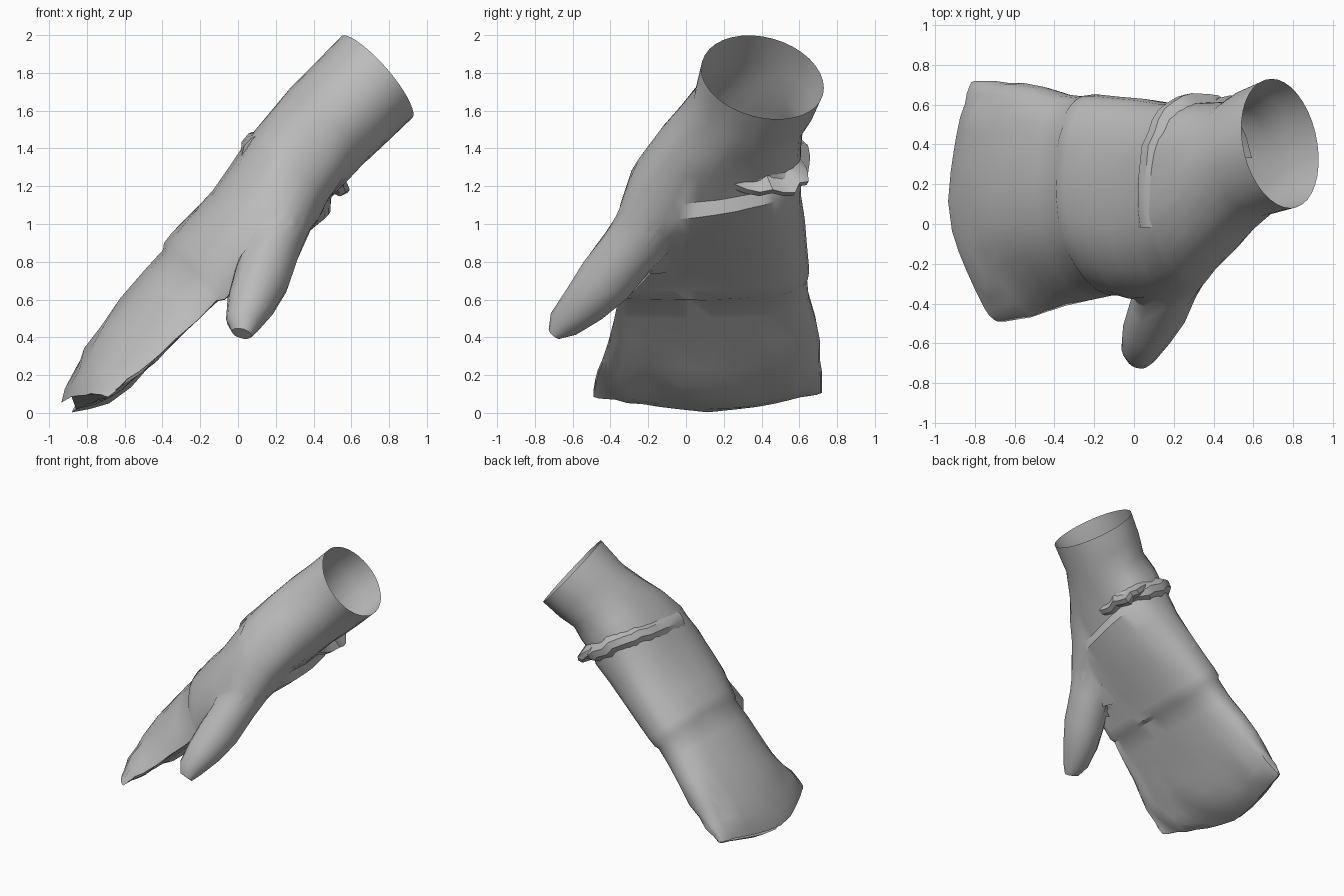
import bpy, bmesh, math, random
from mathutils import Vector

random.seed(4)
cube = bpy.data.objects.get("Cube")
if cube:
    bpy.data.objects.remove(cube)

mat = bpy.data.materials.new("grey cloth")
mat.use_nodes = True
GREY = (0.5, 0.5, 0.5, 1)
mat.diffuse_color = GREY
mat.node_tree.nodes["Principled BSDF"].inputs["Base Color"].default_value = GREY

# Glove frame: origin at the cuff opening, D runs to the fingertips, N out of the back of the hand
ORIGIN = Vector((0.755, 0, 1.785))
D = Vector((-0.68, 0, -0.733))
N = Vector((-0.733, 0, 0.68))


def spow(v, e):
    return math.copysign(abs(v) ** e, v)


def shade(ob):
    bpy.ops.object.select_all(action='DESELECT')
    ob.select_set(True)
    bpy.context.view_layer.objects.active = ob
    bpy.ops.object.shade_smooth_by_angle(angle=math.radians(35))


def loft(name, rings):
    """Skin closed rings of equal size into one capped tube."""
    n = len(rings[0])
    bm = bmesh.new()
    loops = [[bm.verts.new(p) for p in r] for r in rings]
    for a, b in zip(loops, loops[1:]):
        for j in range(n):
            k = (j + 1) % n
            bm.faces.new((a[j], a[k], b[k], b[j]))
    bm.faces.new(loops[0])
    bm.faces.new(loops[-1])
    bmesh.ops.recalc_face_normals(bm, faces=bm.faces)
    mesh = bpy.data.meshes.new(name)
    bm.to_mesh(mesh)
    bm.free()
    mesh.materials.append(mat)
    ob = bpy.data.objects.new(name, mesh)
    bpy.context.collection.objects.link(ob)
    return ob


# Hand: distance, front y, rear y, back height, palm depth, drop of the front edge, wrinkle
SECTIONS = [
    (0.00, 0.08, 0.73, 0.295, 0.275, 0.00, 0.000),
    (0.20, 0.04, 0.68, 0.300, 0.265, 0.00, 0.003),
    (0.36, -0.07, 0.62, 0.302, 0.255, 0.00, 0.005),
    (0.50, -0.16, 0.61, 0.300, 0.245, 0.02, 0.008),
    (0.67, -0.27, 0.61, 0.292, 0.242, 0.05, 0.006),
    (0.73, -0.31, 0.61, 0.282, 0.300, 0.08, 0.006),
    (0.88, -0.37, 0.61, 0.258, 0.278, 0.12, 0.006),
    (1.05, -0.39, 0.63, 0.241, 0.252, 0.13, 0.004),
    (1.22, -0.38, 0.64, 0.240, 0.225, 0.12, 0.004),
    (1.36, -0.36, 0.65, 0.240, 0.205, 0.15, 0.005),
    (1.43, -0.36, 0.65, 0.238, 0.198, 0.17, 0.005),
    (1.46, -0.36, 0.64, 0.221, 0.176, 0.19, 0.005),
    (1.60, -0.38, 0.65, 0.214, 0.166, 0.20, 0.006),
    (1.80, -0.41, 0.69, 0.202, 0.155, 0.21, 0.008),
    (1.98, -0.44, 0.71, 0.183, 0.150, 0.21, 0.010),
    (2.12, -0.47, 0.71, 0.160, 0.142, 0.19, 0.014),
    (2.24, -0.48, 0.72, 0.135, 0.115, 0.15, 0.016),
    (2.34, -0.49, 0.72, 0.105, 0.070, 0.12, 0.012),
    (2.42, -0.49, 0.72, 0.060, 0.010, 0.10, 0.005),
]
COUNT = 36
rings = []
for s, y0, y1, back, palm, drop, wrinkle in SECTIONS:
    ring = []
    e = 1.0 if s < 0.4 else 0.8
    for j in range(COUNT):
        a = 2 * math.pi * j / COUNT
        c, h = spow(math.cos(a), e), spow(math.sin(a), e)
        y = (y0 + y1) / 2 + c * (y1 - y0) / 2
        t = h * (back if h > 0 else palm) - drop * max(0, -c) ** 2
        t = max(t, -max(palm, 0.1)) + random.uniform(-1, 1) * wrinkle
        # Tilted cuff opening, slanted palm ledge, pointed fingertip edge
        along = s + max(0, 1 - s / 0.4) * (0.02 + 0.07 * c - 0.03 * h)
        along -= 0.1 * c * max(0, -h) * max(0, 1 - abs(s - 0.7) / 0.3)
        end = max(0, (s - 1.7) / 0.72)
        along -= end * ((0.13 if c > 0 else 0.19) * abs(c) ** 1.4
                        - random.uniform(-1, 1) * wrinkle)
        ring.append(ORIGIN + D * along + N * t + Vector((0, y, 0)))
    rings.append(ring)
hand = loft("hand", rings)

# Thumb: centre, half width, half thickness
THUMB = [
    ((0.33, 0.00, 1.24), 0.08, 0.09),
    ((0.27, -0.11, 1.09), 0.13, 0.15),
    ((0.20, -0.26, 0.91), 0.16, 0.17),
    ((0.125, -0.42, 0.71), 0.15, 0.155),
    ((0.07, -0.535, 0.58), 0.13, 0.125),
    ((0.025, -0.645, 0.475), 0.092, 0.09),
    ((0.02, -0.695, 0.42), 0.055, 0.04),
]
axis = (Vector(THUMB[-1][0]) - Vector(THUMB[0][0])).normalized()
side = (Vector((1, 0, 0)) - axis * axis.x).normalized()
thick = axis.cross(side)
thumb = loft("thumb", [[Vector(p) + side * (w * math.cos(k * math.pi / 7))
                        + thick * (v * math.sin(k * math.pi / 7)) for k in range(14)]
                       for p, w, v in THUMB])

# Join the thumb to the hand
bpy.context.view_layer.objects.active = hand
union = hand.modifiers.new("join thumb", 'BOOLEAN')
union.operation = 'UNION'
union.solver = 'EXACT'
union.object = thumb
bpy.ops.object.modifier_apply(modifier=union.name)
bpy.data.objects.remove(thumb)

# Open the cuff and soften the thumb root
bm = bmesh.new()
bm.from_mesh(hand.data)
cap = max((f for f in bm.faces if len(f.verts) > 20), key=lambda f: f.calc_center_median().z)
bmesh.ops.delete(bm, geom=[cap], context='FACES_ONLY')
root = Vector((0.24, -0.24, 0.96))
near = [v for v in bm.verts if (v.co - root).length < 0.3]
for _ in range(3):
    bmesh.ops.smooth_vert(bm, verts=near, factor=0.5, use_axis_x=True, use_axis_y=True,
                          use_axis_z=True)
bm.to_mesh(hand.data)
bm.free()
shade(hand)


# Wrist folds: crumpled pleats around the rear and palm, fading out at both ends
def fold(name, a0, a1, steps, s0, s1, height, width):
    rings = []
    for i in range(steps + 1):
        f = i / steps
        a = math.radians(a0 + (a1 - a0) * f)
        s = s0 + (s1 - s0) * f + random.uniform(-0.015, 0.015)
        k = math.sin(math.pi * f) * random.uniform(0.75, 1.15)
        front = -0.18 - (s - 0.5) * 0.65
        yc, hy = (0.61 + front) / 2, (0.61 - front) / 2
        c, h = spow(math.cos(a), 0.8), spow(math.sin(a), 0.8)
        base = Vector((0, yc + hy * c, 0)) + N * (h * (0.285 if h > 0 else 0.24))
        out = (Vector((0, c * 0.7, 0)) + N * h).normalized()
        pts = [(-width, -0.03), (-0.2 * width, height * k), (0.4 * width, height * k * 0.85),
               (width, -0.03)]
        rings.append([ORIGIN + base + D * (s + u) + out * v for u, v in pts])
    shade(loft(name, rings))


fold("wrist_fold", 105, -75, 18, 0.73, 0.56, 0.06, 0.09)
fold("palm_fold", -5, -85, 10, 0.58, 0.58, 0.12, 0.06)
